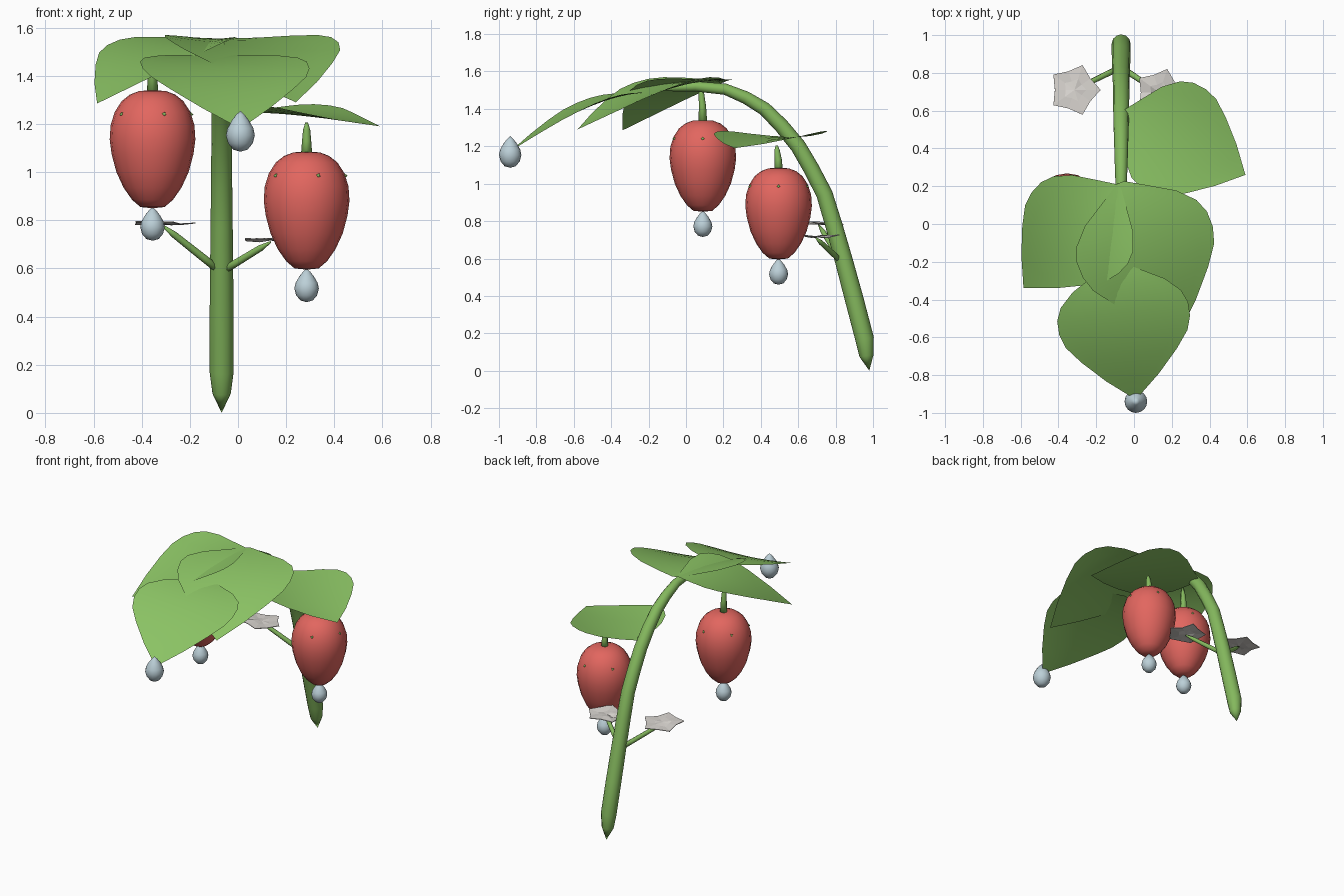
import bpy, bmesh, math, random
from mathutils import Vector

random.seed(4)
cube = bpy.data.objects.get("Cube")
if cube:
    bpy.data.objects.remove(cube, do_unlink=True)


def material(name, srgb):
    lin = [((c / 255 + 0.055) / 1.055) ** 2.4 for c in srgb] + [1.0]
    m = bpy.data.materials.new(name)
    m.use_nodes = True
    m.diffuse_color = lin
    m.node_tree.nodes["Principled BSDF"].inputs["Base Color"].default_value = lin
    return m


STEM = material("stem green", (132, 184, 93))
LEAF = material("leaf green", (139, 195, 100))
RED = material("berry red", (226, 102, 95))
WATER = material("dew blue", (188, 208, 216))
WHITE = material("petal white", (217, 213, 208))


def finish(name, bm, mat, smooth=True):
    me = bpy.data.meshes.new(name)
    bm.to_mesh(me)
    bm.free()
    me.materials.append(mat)
    for p in me.polygons:
        p.use_smooth = smooth
    ob = bpy.data.objects.new(name, me)
    bpy.context.collection.objects.link(ob)
    return ob


def tube(name, path, radii, mat, sides=16):
    """Sweep a ring of varying radius along a path."""
    bm = bmesh.new()
    path = [Vector(p) for p in path]
    rings = []
    for i, (p, r) in enumerate(zip(path, radii)):
        d = path[min(i + 1, len(path) - 1)] - path[max(i - 1, 0)]
        q = Vector((0, 0, 1)).rotation_difference(d)
        angles = [2 * math.pi * k / sides for k in range(sides)]
        rings.append([bm.verts.new(p + q @ Vector((r * math.cos(a), r * math.sin(a), 0)))
                      for a in angles])
    for a, b in zip(rings, rings[1:]):
        for k in range(sides):
            n = (k + 1) % sides
            bm.faces.new((a[k], a[n], b[n], b[k]))
    bm.faces.new(rings[0][::-1])
    bm.faces.new(rings[-1])
    bmesh.ops.remove_doubles(bm, verts=bm.verts, dist=0.0005)
    bmesh.ops.recalc_face_normals(bm, faces=bm.faces)
    return finish(name, bm, mat)


def lathe(name, x, y, z, profile, mat, sides=20):
    return tube(name, [(x, y, z + h) for r, h in profile], [r for r, h in profile], mat, sides)


# Leaf outline: position along the midrib, share of the half width
OUTLINE = [(0, .05), (.08, .36), (.17, .7), (.27, .92), (.36, 1), (.46, 1),
           (.56, .93), (.68, .73), (.84, .4), (1, 0)]


def leaf(name, base, tip, half_width, cup, droop=2.0):
    """A thin drooping blade with its sides cupped upward."""
    bm = bmesh.new()
    base, tip = Vector(base), Vector(tip)
    axis = (tip - base).xy
    side = Vector((-axis.y, axis.x)).normalized()
    rows = []
    for t, w in OUTLINE:
        row = []
        for k in range(-4, 5):
            u = w * k / 4
            xy = base.xy + axis * t + side * u * half_width
            z = base.z + (tip.z - base.z) * t ** droop + cup * u * u
            row.append(bm.verts.new((xy.x, xy.y, z)))
        rows.append(row)
    for a, b in zip(rows, rows[1:]):
        for k in range(8):
            bm.faces.new((a[k], b[k], b[k + 1], a[k + 1]))
    bmesh.ops.remove_doubles(bm, verts=bm.verts, dist=0.0005)
    bmesh.ops.recalc_face_normals(bm, faces=bm.faces)
    if sum(f.normal.z for f in bm.faces) < 0:
        bmesh.ops.reverse_faces(bm, faces=bm.faces)
    return finish(name, bm, mat=LEAF)


def flower(name, centre, radius):
    """A flat, slightly crumpled five pointed bloom."""
    bm = bmesh.new()
    c = Vector(centre)
    loops = []
    for share in (.45, 1):
        loop = []
        for k in range(10):
            a = math.pi * k / 5
            r = radius * share * (1 if k % 2 == 0 else .75)
            lift = random.uniform(-.009, .009)
            loop.append(bm.verts.new(c + Vector((r * math.cos(a), r * math.sin(a), lift))))
        loops.append(loop)
    mid = bm.verts.new(c)
    inner, outer = loops
    for k in range(10):
        n = (k + 1) % 10
        bm.faces.new((mid, inner[k], inner[n]))
        bm.faces.new((inner[k], outer[k], outer[n], inner[n]))
    ob = finish(name, bm, WHITE, smooth=False)
    mod = ob.modifiers.new("thickness", "SOLIDIFY")
    mod.thickness = .004


# Arching main stem
ARCH = [(.98, 0), (.965, .08), (.955, .17), (.9, .38), (.845, .585), (.79, .78),
        (.74, .945), (.67, 1.08), (.6, 1.2), (.51, 1.31), (.42, 1.4), (.32, 1.46),
        (.21, 1.505), (.05, 1.52), (-.06, 1.515), (-.15, 1.5)]
RADII = [0, .038, .05, .05, .048, .046, .044, .043, .042, .04, .037, .034, .03, .027, .022, 0]
tube("main_stem", [(-.068, y, z) for y, z in ARCH], RADII, STEM, 12)

# Leaves
leaf("front_leaf", (-.1, -.2, 1.488), (.01, -.93, 1.18), .35, .022, 1.75)
leaf("right_leaf", (-.08, .2, 1.555), (-.585, -.34, 1.285), .315, .03)
leaf("left_leaf", (-.07, .22, 1.555), (.24, -.58, 1.29), .37, .04)
leaf("back_leaf", (-.06, .59, 1.25), (.59, .26, 1.19), .31, .04)

# Hanging berries, each with a stalk, pips and a dew drop
BERRY = [(0, 0), (.05, .005), (.085, .035), (.12, .085), (.15, .15), (.17, .225), (.178, .285),
         (.174, .345), (.157, .4), (.128, .445), (.094, .472), (.055, .487), (0, .49)]
DROP = [(0, 0), (.5, .05), (.85, .2), (1, .4), (.9, .57), (.6, .76), (.3, .9), (0, 1)]


def dew(name, x, y, z, radius, height):
    lathe(name, x, y, z, [(r * radius, h * height) for r, h in DROP], WATER, 16)


for name, x, y, z, stalk in (("right", -.355, .09, .85, .19), ("left", .285, .495, .595, .13)):
    lathe(name + "_berry", x, y, z, BERRY, RED)
    top = z + .47
    tube(name + "_berry_stalk", [(x, y, top), (x, y - .002, top + stalk * .5),
                                 (x, y - .008, top + stalk * .85), (x, y - .01, top + stalk + .01)],
         [.024, .019, .015, .006], STEM, 8)
    for k in range(5):
        a = 2 * math.pi * k / 5
        out = Vector((math.cos(a), math.sin(a), 0))
        p = Vector((x, y, z + .39)) + out * .154
        tube(f"{name}_pip_{k + 1}", [p, p + out * .016], [.013, 0], STEM, 4)
    dew(name + "_berry_dew", x, y, z - .135, .051, .14)
dew("leaf_tip_dew", .01, -.94, 1.085, .06, .17)

# Blossoms on thin side shoots
for name, centre, radius in (("right", (-.315, .71, .79), .138), ("left", (.135, .695, .72), .132)):
    start = Vector((-.07, .83, .585))
    end = Vector(centre) - Vector((0, 0, .01))
    tube(name + "_shoot", [start, start.lerp(end, .3), start.lerp(end, .8), end],
         [.016, .016, .014, .004], STEM, 8)
    flower(name + "_blossom", centre, radius)
